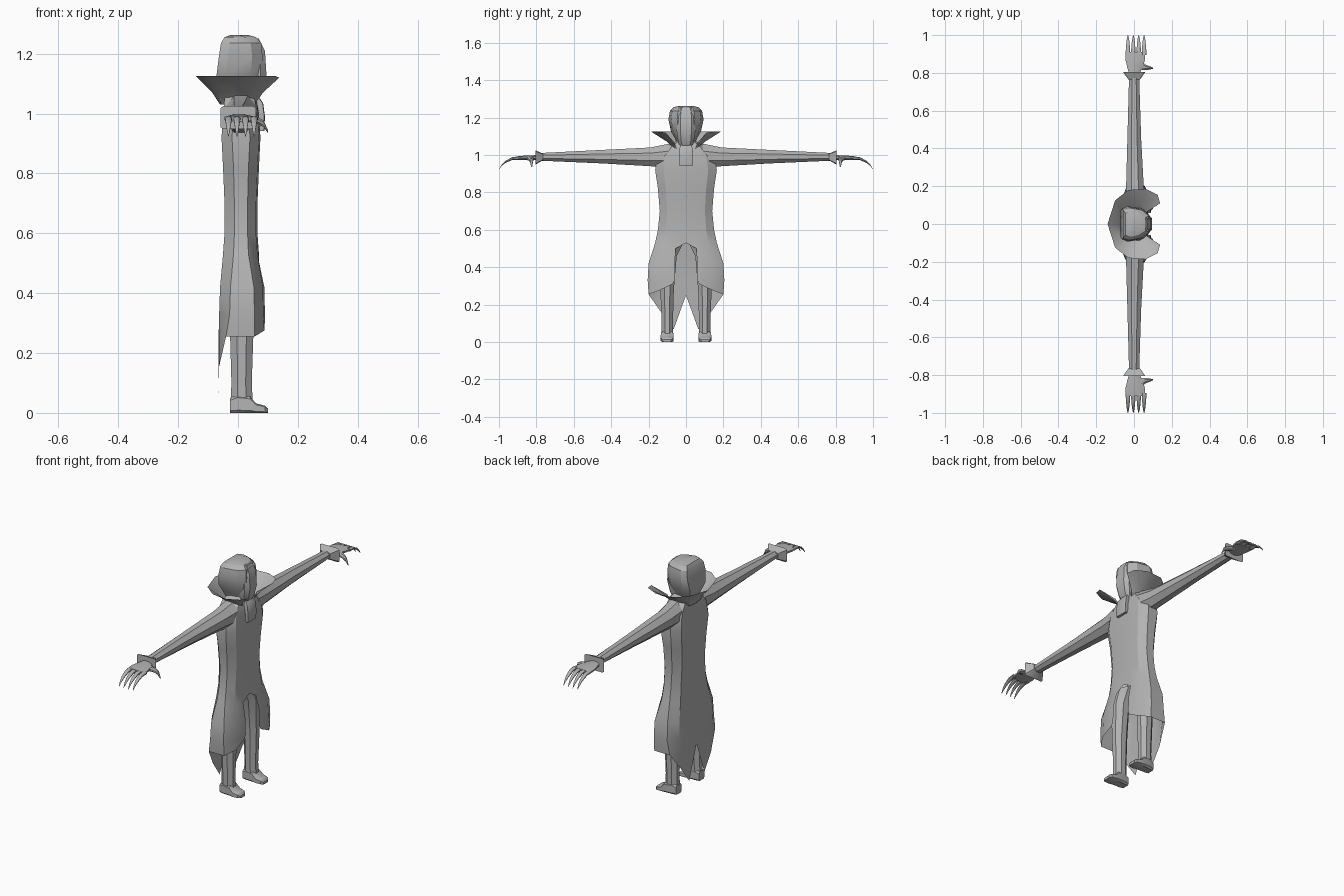
import bpy, bmesh

if "Cube" in bpy.data.objects:
    bpy.data.objects.remove(bpy.data.objects["Cube"])

grey = bpy.data.materials.new("plain_grey")
grey.diffuse_color = (0.45, 0.45, 0.45, 1)
grey.use_nodes = True
grey.node_tree.nodes["Principled BSDF"].inputs["Base Color"].default_value = grey.diffuse_color


def loft(name, rings, closed=True, caps=True, skip=lambda i, j: False, mirror=False):
    """Skin a list of equal-length point rings."""
    bm = bmesh.new()
    rows = [[bm.verts.new(p) for p in r] for r in rings]
    n = len(rings[0])
    for i in range(len(rows) - 1):
        for j in range(n if closed else n - 1):
            if not skip(i, j):
                k = (j + 1) % n
                bm.faces.new((rows[i][j], rows[i][k], rows[i + 1][k], rows[i + 1][j]))
    if caps:
        bm.faces.new(rows[0])
        if caps != "first":
            bm.faces.new(rows[-1])
    loose = [v for v in bm.verts if not v.link_faces]
    bmesh.ops.delete(bm, geom=loose, context='VERTS')
    bmesh.ops.recalc_face_normals(bm, faces=bm.faces)
    me = bpy.data.meshes.new(name)
    bm.to_mesh(me)
    bm.free()
    me.materials.append(grey)
    ob = bpy.data.objects.new(name, me)
    bpy.context.collection.objects.link(ob)
    if mirror:
        m = ob.modifiers.new("mirror", 'MIRROR')
        m.use_axis = (False, True, False)
        m.use_mirror_merge = False
    return ob


def block(axis, pos, a0, a1, b0, b1, c=0.3):
    """Chamfered rectangle across an axis; a and b are the other two axes in xyz order."""
    da, db = (a1 - a0) * c, (b1 - b0) * c
    pts = [(a0 + da, b0), (a1 - da, b0), (a1, b0 + db), (a1, b1 - db),
           (a1 - da, b1), (a0 + da, b1), (a0, b1 - db), (a0, b0 + db)]
    k = "xyz".index(axis)
    return [p[:k] + (pos,) + p[k:] for p in pts]


def blocks(axis, rows, c=0.3):
    return [block(axis, *r, c) for r in rows]


def both(half):
    """Complete a half outline that starts and ends on the centre line."""
    return half + [(x, -y, z) for x, y, z in half[-2:0:-1]]


# Long coat: z, half width, front x, back x
coat = [(1.075, .05, .05, -.03), (1.05, .10, .06, -.045), (1.0, .15, .07, -.05),
        (.92, .165, .075, -.055), (.82, .15, .07, -.05), (.7, .14, .065, -.045),
        (.6, .15, .065, -.045), (.53, .165, .07, -.05), (.42, .2, .088, -.06),
        (.33, .205, .09, -.063)]
rings = []
for z, w, xf, xb in coat:
    e = min(.055, .4 * w) if z > .5 else .06
    ze = z - .03 if z == .53 else z
    d = min(.035, (xf - xb) * .3)
    rings.append(both([(xf, 0, z), (xf, e, ze), (xf - .005, .72 * w, z), (xf - d, w, z),
                       (xb + d, w, z), (xb, .72 * w, z), (xb, .35 * w, z), (xb, 0, z)]))
# Hem with split tails at the back
rings.append(both([(.09, 0, .31), (.09, .072, .31), (.088, .145, .275), (.055, .2, .255),
                   (-.04, .2, .255), (-.063, .13, .155), (-.066, .066, .068), (-.065, 0, .25)]))
loft("coat", rings, caps="first", skip=lambda i, j: i >= 7 and j in (0, 13))

# Sleeves, cuffs, hands
loft("sleeve", blocks('y', [(.09, -.045, .065, .93, 1.06), (.19, -.042, .052, .94, 1.04),
                            (.45, -.035, .038, .955, 1.027), (.79, -.026, .027, .97, 1.01)]), mirror=True)
loft("cuff", blocks('y', [(.765, -.03, .032, .972, 1.008), (.805, -.058, .06, .948, 1.025)], .08), mirror=True)
loft("hand", blocks('y', [(.79, -.025, .028, .972, 1.0), (.83, -.036, .045, .972, .998),
                          (.87, -.045, .058, .974, .996), (.91, -.044, .06, .974, .992)]), mirror=True)

# Curved pointed fingers and thumb
for i in range(4):
    x = -.032 + i * .0285
    path = [(.895, .983, .013), (.93, .981, .011), (.965, .963, .008), (.985, .945, .005), (1.0, .924, .001)]
    loft("finger", blocks('y', [(y, x - r, x + r, z - r * .7, z + r * .7) for y, z, r in path]), mirror=True)
loft("thumb", blocks('x', [(.035, .815, .86, .972, .994), (.065, .815, .842, .966, .988),
                           (.085, .818, .834, .955, .978), (.1, .822, .828, .935, .945)]), mirror=True)

# Trousers and shoes
loft("leg", blocks('z', [(.54, -.035, .055, .01, .14), (.46, -.033, .055, .05, .145),
                         (.28, -.027, .052, .065, .137), (.1, -.022, .046, .07, .13),
                         (.02, -.025, .05, .07, .13)]), mirror=True)
loft("shoe", blocks('x', [(-.026, .075, .125, 0, .05), (.0, .07, .132, 0, .06), (.04, .068, .134, 0, .055),
                          (.06, .066, .136, 0, .032), (.09, .07, .132, 0, .024), (.1, .08, .122, 0, .014)],
                    .15), mirror=True)

# Flared collar, open at the front
base = [(-.06, 0), (-.055, .045), (-.02, .058), (.02, .06), (.045, .058), (.055, .055), (.062, .05)]
rim = [(-.14, 0, 1.125), (-.1, .125, 1.125), (-.03, .18, 1.125), (.06, .187, 1.125),
       (.125, .155, 1.125), (.138, .11, 1.12), (.07, .065, 1.07)]


def across(row):
    return [(x, -y, z) for x, y, z in row[:0:-1]] + row


low = [(x, y, 1.03) for x, y in base]
mid = [(bx + .35 * (x - bx), by + .35 * (y - by), 1.03 + .45 * (z - 1.03))
       for (bx, by), (x, y, z) in zip(base, rim)]
loft("collar", [across(low), across(mid), across(rim)], closed=False, caps=False)


# Neck, hair and face
def skull(z, w, xf, xb):
    return both([(xf, 0, z), (xf, .5 * w, z), (xf - .035, .85 * w, z), (xb + .03, w, z),
                 (xb, .85 * w, z), (xb, 0, z)])


loft("neck", blocks('z', [(1.03, -.03, .05, -.045, .045), (1.1, -.03, .05, -.045, .045)]))
loft("hair", [skull(*r) for r in [(1.05, .045, .05, -.045), (1.09, .06, .065, -.062), (1.125, .08, .078, -.072),
                                  (1.19, .094, .082, -.064), (1.235, .086, .078, -.057),
                                  (1.255, .068, .06, -.045), (1.262, .04, .035, -.025)]])
loft("face", blocks('z', [(1.04, .0, .065, -.03, .03), (1.07, .0, .082, -.042, .042), (1.13, .0, .095, -.05, .05),
                          (1.21, .0, .09, -.048, .048), (1.25, .0, .07, -.04, .04)], .2))

# Neck scarf hanging down the chest
loft("scarf", blocks('z', [(1.06, .04, .066, -.025, .025), (1.035, .06, .084, -.036, .036),
                           (.99, .066, .09, -.037, .037), (.942, .07, .088, -.036, .036)], .1))

# Soft shading with crisp edges
for ob in bpy.context.collection.objects:
    ob.select_set(True)
    bpy.context.view_layer.objects.active = ob
bpy.ops.object.shade_smooth_by_angle(angle=0.5)
